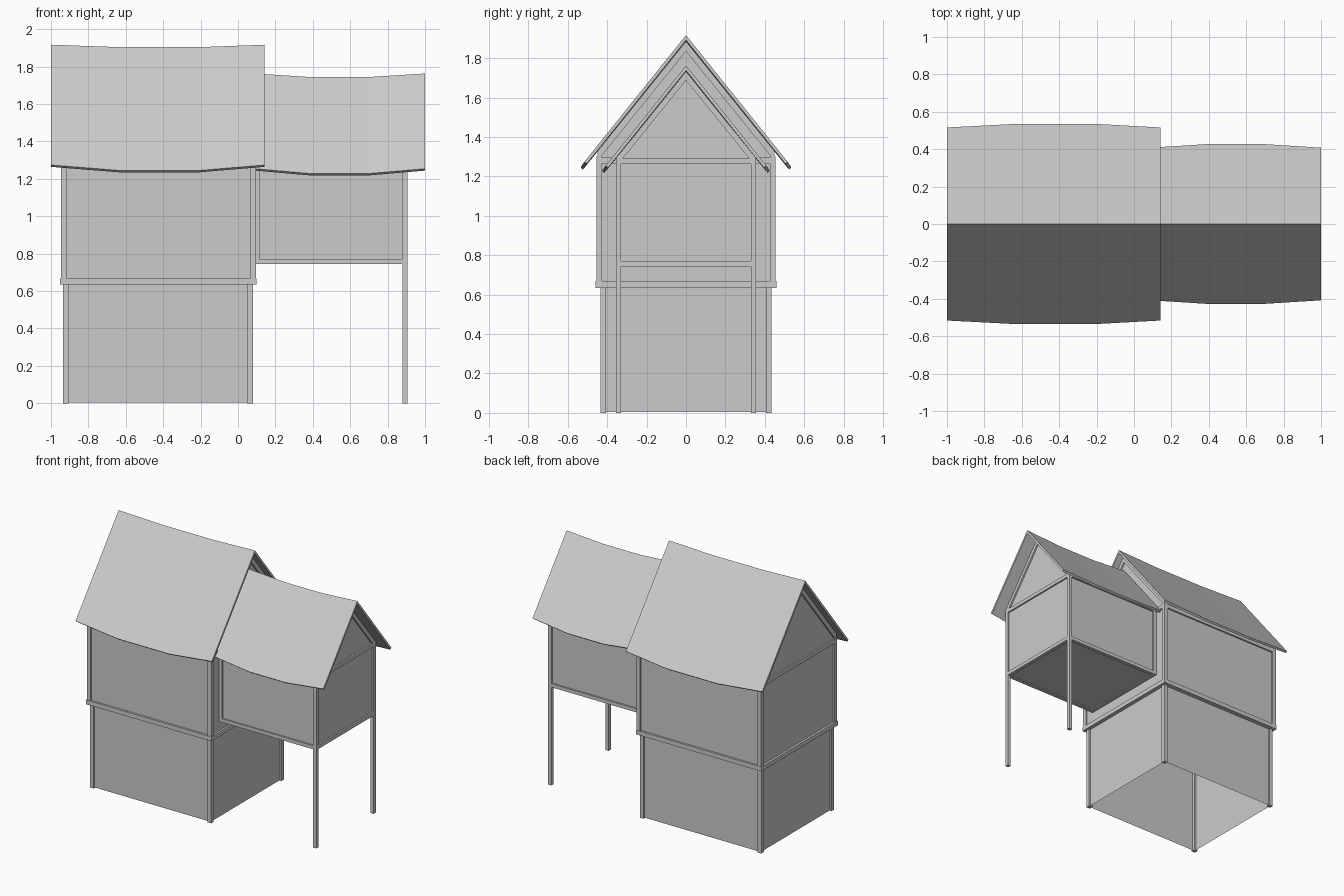
import bpy, bmesh

if "Cube" in bpy.data.objects:
    bpy.data.objects.remove(bpy.data.objects["Cube"])


def finish(name, bm):
    bmesh.ops.recalc_face_normals(bm, faces=bm.faces)
    me = bpy.data.meshes.new(name)
    bm.to_mesh(me)
    bm.free()
    ob = bpy.data.objects.new(name, me)
    bpy.context.collection.objects.link(ob)
    return ob


def add_prism(bm, yz, x0, x1, caps=True):
    a = [bm.verts.new((x0, y, z)) for y, z in yz]
    b = [bm.verts.new((x1, y, z)) for y, z in yz]
    n = len(yz)
    for i in range(n):
        j = (i + 1) % n
        bm.faces.new((a[i], a[j], b[j], b[i]))
    if caps:
        bm.faces.new(a)
        bm.faces.new(b)


def add_box(bm, x0, x1, y0, y1, z0, z1):
    add_prism(bm, [(y0, z0), (y1, z0), (y1, z1), (y0, z1)], x0, x1)


def posts(name, x0, x1, y, w, z0, z1, sides=(0, 1)):
    bm = bmesh.new()
    for s in sides:
        px = (x0, x1 - w)[s]
        for py in (-y, y - w):
            add_box(bm, px, px + w, py, py + w, z0, z1)
    finish(name, bm)


def ring(name, x0, x1, y, w, z0, z1):
    # four beams round a storey
    bm = bmesh.new()
    for py in (-y, y - w):
        add_box(bm, x0, x1, py, py + w, z0, z1)
    for px in (x0, x1 - w):
        add_box(bm, px, px + w, -y + w, y - w, z0, z1)
    finish(name, bm)


def house_body(name, x0, x1, y, z0, apex, slope):
    bm = bmesh.new()
    e = apex - y * slope
    add_prism(bm, [(-y, z0), (y, z0), (y, e), (0, apex), (-y, e)], x0, x1)
    finish(name, bm)


def rafters(name, x0, x1, w, y, apex, depth, slope, ends=(0, 1)):
    # chevron boards on the gable ends
    bm = bmesh.new()
    e = apex - y * slope
    for s in ends:
        px = (x0, x1 - w)[s]
        for k in (-1, 1):
            add_prism(bm, [(0, apex), (k * y, e), (k * y, e - depth), (0, apex - depth)], px, px + w)
    finish(name, bm)


def roof(name, stations, t=0.016):
    # sagging two-sided roof lofted through (x, ridge z, eave y, eave z)
    bm = bmesh.new()
    rows = []
    for x, rz, ey, ez in stations:
        run, drop = ey, rz - ez
        ln = (run * run + drop * drop) ** 0.5
        iy, iz, ir = ey - t * drop / ln, ez - t * run / ln, rz - t * ln / run
        pts = [(-ey, ez), (0, rz), (ey, ez), (iy, iz), (0, ir), (-iy, iz)]
        rows.append([bm.verts.new((x, y, z)) for y, z in pts])
    for a, b in zip(rows, rows[1:]):
        for i in range(6):
            j = (i + 1) % 6
            bm.faces.new((a[i], a[j], b[j], b[i]))
    for r in (rows[0], rows[-1]):
        bm.faces.new((r[0], r[1], r[4], r[5]))
        bm.faces.new((r[1], r[2], r[3], r[4]))
    finish(name, bm)


# Ground storey: open-bottomed wall shell and corner posts
bm = bmesh.new()
add_box(bm, -0.923, 0.068, -0.423, 0.423, 0.004, 0.64)
bmesh.ops.delete(bm, geom=[f for f in bm.faces if abs(f.normal.z) > 0.9
                           or len({round(v.co.z, 3) for v in f.verts}) == 1],
                 context='FACES_ONLY')
finish("ground_walls", bm)
posts("ground_posts", -0.935, 0.08, 0.435, 0.03, 0.0, 0.64)

# Upper storey
house_body("upper_walls", -0.935, 0.083, 0.443, 0.645, 1.868, 1.22)
ring("upper_floor_beams", -0.952, 0.098, 0.458, 0.034, 0.635, 0.668)
posts("upper_posts", -0.947, 0.095, 0.455, 0.03, 0.665, 1.3)
ring("upper_top_beams", -0.947, 0.095, 0.455, 0.03, 1.265, 1.295)
rafters("upper_gable_boards", -0.947, 0.095, 0.028, 0.45, 1.885, 0.05, 1.24)
roof("main_roof", [(-1.0, 1.917, 0.516, 1.274), (-0.635, 1.904, 0.535, 1.245),
                   (-0.205, 1.904, 0.535, 1.245), (0.142, 1.917, 0.516, 1.274)])

# Raised side wing on two long posts
house_body("wing_walls", 0.08, 0.893, 0.344, 0.752, 1.712, 1.21)
ring("wing_floor_beams", 0.09, 0.905, 0.356, 0.027, 0.744, 0.771)
posts("wing_long_posts", 0.09, 0.905, 0.356, 0.026, 0.0, 1.29, sides=(1,))
posts("wing_inner_posts", 0.09, 0.905, 0.356, 0.026, 0.744, 1.29, sides=(0,))
ring("wing_top_beams", 0.09, 0.905, 0.356, 0.027, 1.264, 1.291)
rafters("wing_gable_boards", 0.09, 0.905, 0.024, 0.352, 1.732, 0.045, 1.235, ends=(1,))
roof("wing_roof", [(0.09, 1.763, 0.408, 1.254), (0.39, 1.744, 0.427, 1.228),
                   (0.695, 1.744, 0.427, 1.228), (1.0, 1.763, 0.408, 1.254)])
